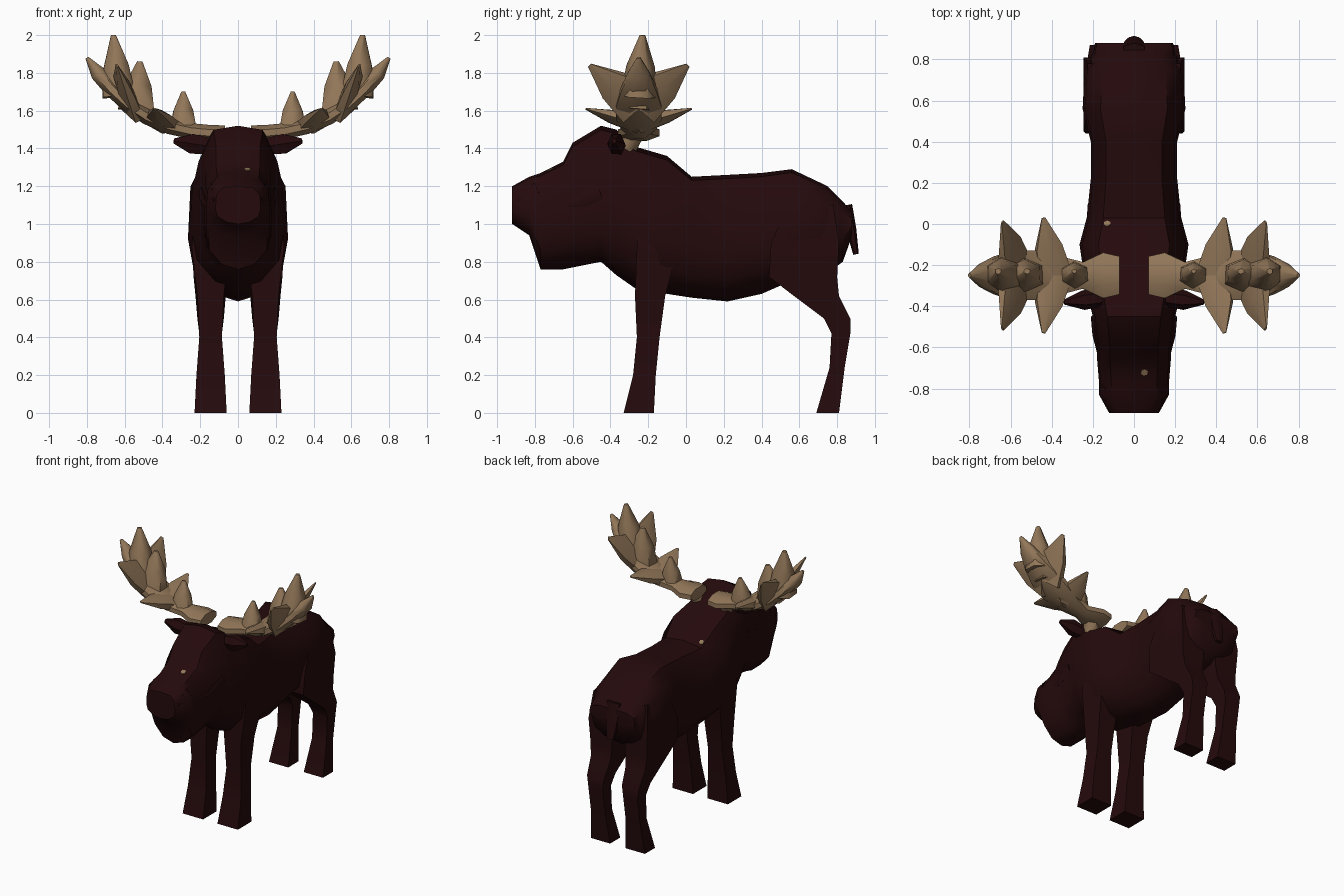
import bpy, bmesh, math
from mathutils import Vector
from mathutils.bvhtree import BVHTree

cube = bpy.data.objects.get("Cube")
if cube:
    bpy.data.objects.remove(cube, do_unlink=True)


def material(name, red, green, blue):
    mat = bpy.data.materials.new(name)
    mat.use_nodes = True
    color = (red, green, blue, 1)
    mat.diffuse_color = color
    shader = mat.node_tree.nodes["Principled BSDF"]
    shader.inputs["Base Color"].default_value = color
    shader.inputs["Roughness"].default_value = 0.9
    return mat


fur = material("dark brown fur", 0.018, 0.003, 0.0035)
tan = material("antler tan", 0.29, 0.185, 0.1)


def loft(name, rings, mat, mirror=True):
    """Skin a row of equal rings, cap both ends and optionally mirror in x."""
    bm = bmesh.new()
    rows = [[bm.verts.new(point) for point in ring] for ring in rings]
    for row, following in zip(rows, rows[1:]):
        for i in range(len(row)):
            bm.faces.new((row[i - 1], row[i], following[i], following[i - 1]))
    bm.faces.new(rows[0])
    bm.faces.new(rows[-1])
    bmesh.ops.recalc_face_normals(bm, faces=bm.faces)
    mesh = bpy.data.meshes.new(name)
    bm.to_mesh(mesh)
    bm.free()
    mesh.materials.append(mat)
    obj = bpy.data.objects.new(name, mesh)
    bpy.context.collection.objects.link(obj)
    bpy.context.view_layer.objects.active = obj
    obj.select_set(True)
    bpy.ops.object.shade_smooth_by_angle(angle=math.radians(60 if mat == tan else 40))
    obj.select_set(False)
    if mirror:
        obj.modifiers.new("Mirror", "MIRROR")
    return obj


def oval(center, u, v, sides):
    """A ring of points around the axes u and v, starting half a step round."""
    step = math.tau / sides
    turns = [step * (i + 0.5) for i in range(sides)]
    return [center + u * math.cos(turn) + v * math.sin(turn) for turn in turns]


def body_ring(y, top, bottom, width):
    """Boxy upper half, narrowing to a keel below."""
    height = top - bottom
    profile = [(0.65, 0.97), (0.95, 0.78), (1, 0.4), (0.9, 0.2), (0.5, 0.05)]
    side = [(width * across, bottom + height * up) for across, up in profile]
    other = [(-x, z) for x, z in reversed(side)]
    outline = [(0, top), *side, (0, bottom), *other]
    return [Vector((x, y, z)) for x, z in outline]


# Head, neck and torso: y, top, bottom, half width
body_sections = [
    (-.92, 1.2, 1, .12),
    (-.83, 1.25, .94, .17),
    (-.77, 1.27, .76, .17),
    (-.65, 1.33, .76, .18),
    (-.6, 1.43, .77, .18),
    (-.45, 1.52, .8, .2),
    (-.37, 1.5, .73, .22),
    (-.27, 1.41, .66, .24),
    (-.1, 1.36, .63, .265),
    (.03, 1.25, .61, .23),
    (.22, 1.26, .59, .21),
    (.4, 1.27, .63, .21),
    (.56, 1.29, .7, .25),
    (.75, 1.2, .74, .24),
    (.83, 1.12, .8, .2),
    (.88, 1.06, .94, .19),
]
body = loft("body", [body_ring(*section) for section in body_sections], fur, mirror=False)

# Legs: height, y, half depth, half width
legs = {
    "front_legs": [
        (0, -.25, .08, .085),
        (.2, -.22, .06, .075),
        (.4, -.2, .06, .06),
        (.62, -.19, .08, .07),
        (.88, -.15, .11, .1),
        (1.1, -.13, .1, .08),
    ],
    "hind_legs": [
        (0, .75, .06, .08),
        (.24, .8, .04, .06),
        (.42, .82, .05, .06),
        (.5, .8, .07, .07),
        (.62, .69, .12, .08),
        (.72, .62, .18, .09),
        (.9, .63, .18, .1),
        (1.1, .66, .12, .08),
    ],
}
square = math.sqrt(2)
for name, sections in legs.items():
    rings = []
    for z, y, depth, width in sections:
        u = Vector((width * square, 0, 0))
        v = Vector((0, depth * square, 0))
        rings.append(oval(Vector((.145, y, z)), u, v, 4))
    loft(name, rings, fur)


def spike(name, base, tip, wide, width, thick, mat, middle=.9, end=.3, mirror=True):
    """A flat tapering shape, broad along the given direction."""
    base, tip, wide = Vector(base), Vector(tip), Vector(wide)
    along = (tip - base).normalized()
    u = (wide - along * wide.dot(along)).normalized()
    v = along.cross(u)
    taper = ((0, 1), (.5, middle), (1, end))
    rings = [oval(base.lerp(tip, t), u * width * s, v * thick * s, 6) for t, s in taper]
    loft(name, rings, mat, mirror)


# Ears, tail and the raised forms on face and shoulder
across, upward = (1, 0, 0), (0, 0, 1)
spike("ears", (.15, -.36, 1.41), (.34, -.38, 1.44), upward, .05, .04, fur, middle=1.2)
spike("tail", (0, .85, 1.1), (0, .9, .84), across, .06, .03, fur, end=.5, mirror=False)
spike("brows", (.18, -.45, 1.16), (.17, -.63, 1.1), upward, .05, .03, fur)
spike("nostrils", (.12, -.78, 1.17), (.12, -.9, 1.12), upward, .06, .04, fur)
spike("shoulder_folds", (.19, 0, .96), (.19, .18, .94), upward, .1, .04, fur)


def beam_point(x):
    """Antler centre line, sweeping outward and curling up."""
    return Vector((x, -.25, 1.48 + .4 * (x / .8) ** 3))


# Antler palms: x, half breadth along y
rings = []
for x, breadth in ((.07, .1), (.15, .12), (.25, .07), (.36, .1), (.48, .13),
                   (.58, .13), (.67, .1), (.74, .06), (.8, .01)):
    slope = beam_point(x + .01) - beam_point(x - .01)
    normal = Vector((-slope.z, 0, slope.x)).normalized()
    thickness = min(breadth, .045)
    rings.append(oval(beam_point(x), Vector((0, breadth, 0)), normal * thickness, 8))
loft("antler_palms", rings, tan)
spike("antler_roots", (.11, -.33, 1.38), (.15, -.27, 1.49), across, .06, .06, tan, end=.9)

# Upright tines: root x, tip x, tip height, half width, half depth
uprights = {
    "inner_tines": (.29, .29, 1.7, .08, .07),
    "middle_tines": (.54, .52, 1.86, .11, .09),
    "crown_tines": (.63, .66, 2, .1, .1),
}
for name, (root, x, z, width, depth) in uprights.items():
    tip = (x, -.23, z)
    spike(name, beam_point(root), tip, (1, 0, .5), width, depth, tan, .75, .15)

# Paired tines fanning to front and back: root x, tip x, tip height, reach, width, wide direction
fans = {
    "low": (.39, .44, 1.61, .28, .1, (1, 0, .3)),
    "high": (.57, .64, 1.84, .26, .14, (.5, 0, 1)),
}
for name, (root, x, z, reach, width, wide) in fans.items():
    for end, sign in (("front", -1), ("back", 1)):
        tip = (x, sign * reach - .25, z)
        spike(f"{name}_{end}_tines", beam_point(root), tip, wide, width, .05, tan, .75, .1)

# Small pale flecks lying on the coat
bm = bmesh.new()
bm.from_mesh(body.data)
tree = BVHTree.FromBMesh(bm)
for name, x, y in (("muzzle_fleck", .05, -.72), ("shoulder_fleck", -.13, 0)):
    hit, normal, index, distance = tree.ray_cast(Vector((x, y, 3)), Vector((0, 0, -1)))
    u = normal.orthogonal().normalized() * .018
    v = normal.cross(u)
    plate = [oval(hit + normal * lift, u, v, 6) for lift in (-.002, .005)]
    loft(name, plate, tan, mirror=False)
bm.free()
